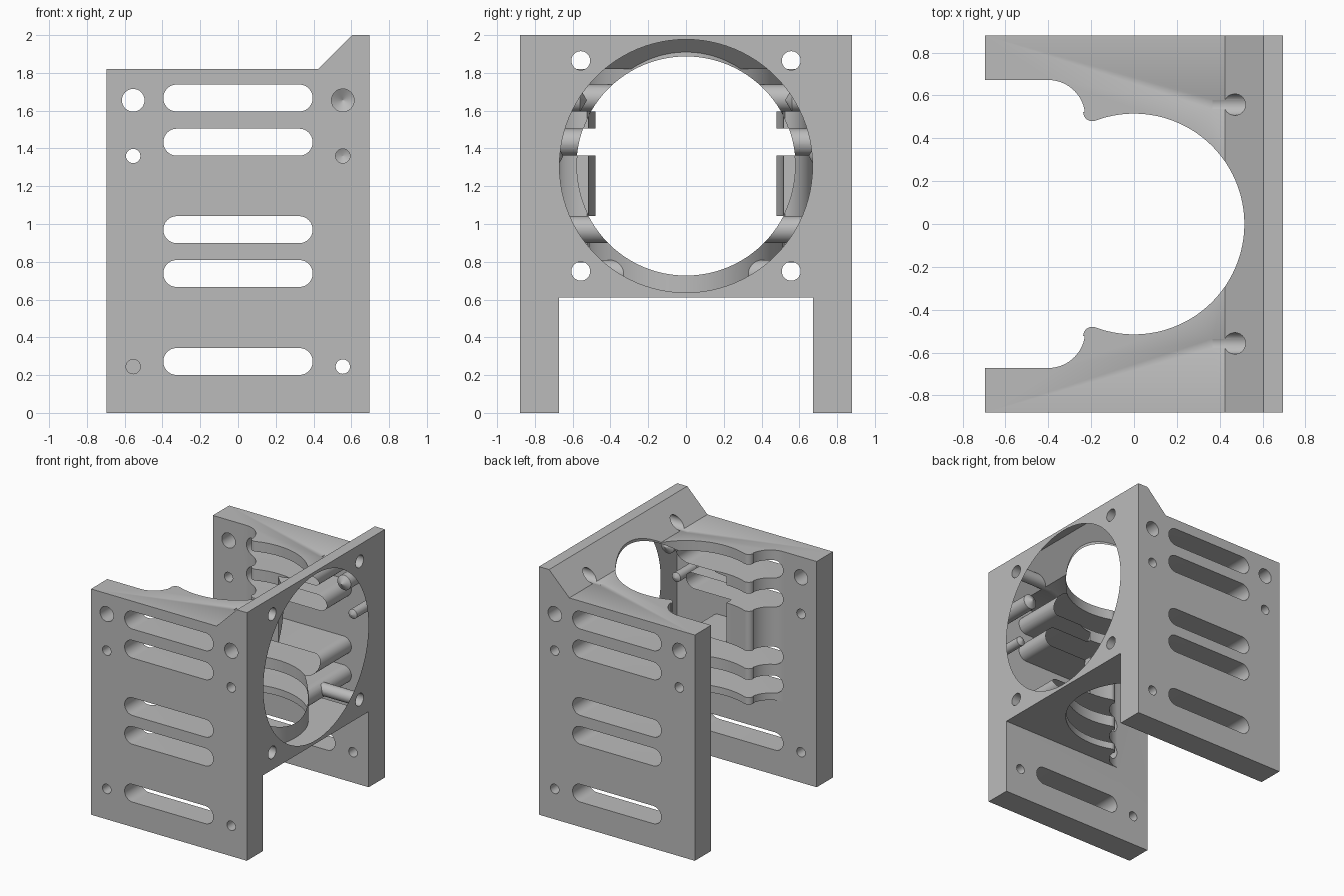
import bpy, bmesh, math
from mathutils import Matrix, Vector

if "Cube" in bpy.data.objects:
    bpy.data.objects.remove(bpy.data.objects["Cube"])

grey = bpy.data.materials.new("light_grey")
grey.use_nodes = True
colour = (0.5, 0.5, 0.5, 1)
grey.diffuse_color = colour
grey.node_tree.nodes["Principled BSDF"].inputs["Base Color"].default_value = colour

HX, HY = 0.695, 0.88          # half length and half width
INNER = 0.672                 # inside of the side walls
PORT_Z, PORT_R, MOUTH_R = 1.307, 0.58, 0.67
CONE_X = 0.63                 # where the port starts to flare
FLARE = (MOUTH_R - PORT_R) / (HX - CONE_X)
Y_TO_Z = {"z": lambda a, b, c: (a, b, c), "y": lambda a, b, c: (a, c, b)}


def add_object(name, bm):
    bmesh.ops.recalc_face_normals(bm, faces=bm.faces)
    mesh = bpy.data.meshes.new(name)
    bm.to_mesh(mesh)
    bm.free()
    obj = bpy.data.objects.new(name, mesh)
    bpy.context.collection.objects.link(obj)
    return obj


def prism(name, outline, axis, low, high):
    """Extrude a 2D outline along z or y."""
    bm = bmesh.new()
    place = Y_TO_Z[axis]
    face = bm.faces.new([bm.verts.new(place(a, b, low)) for a, b in outline])
    out = bmesh.ops.extrude_face_region(bm, geom=[face])
    moved = [v for v in out["geom"] if isinstance(v, bmesh.types.BMVert)]
    bmesh.ops.translate(bm, verts=moved, vec=Vector(place(0, 0, high - low)))
    return add_object(name, bm)


def lathe(name, profile, origin, direction, steps):
    """Solid of revolution from (distance, radius) pairs along a direction."""
    bm = bmesh.new()
    turn = Vector(direction).to_track_quat("Z", "Y").to_matrix().to_4x4()
    matrix = Matrix.Translation(origin) @ turn
    rings = []
    for dist, r in profile:
        angles = [2 * math.pi * i / steps for i in range(steps)]
        rings.append([bm.verts.new(matrix @ Vector((r * math.cos(a), r * math.sin(a), dist)))
                      for a in angles])
    for low, high in zip(rings, rings[1:]):
        for i in range(steps):
            j = (i + 1) % steps
            bm.faces.new((low[i], low[j], high[j], high[i]))
    bm.faces.new(rings[0])
    bm.faces.new(rings[-1])
    return add_object(name, bm)


def arc(cx, cy, r, start, end, steps):
    angles = [math.radians(start + (end - start) * i / steps) for i in range(steps + 1)]
    return [(cx + r * math.cos(a), cy + r * math.sin(a)) for a in angles]


# Main block with the raised, chamfered edge
body = prism("bracket_body", [(-HX, 0), (HX, 0), (HX, 2), (0.605, 2), (0.425, 1.82), (-HX, 1.82)],
             "y", -HY, HY)
cutters = []

# Gap between the legs
cutters.append(prism("leg_gap", [(-1, -1), (1, -1), (1, 0.61), (-1, 0.61)], "y", -INNER, INNER))

# Vertical bore, open at the back through two rounded lips
half = [(-1, INNER)] + arc(-0.4, 0.5, 0.172, 90, 8, 16)
half += arc(-0.195, 0.522, 0.042, 180, 290, 12)
half += arc(0, 0, 0.515, 110, 0, 50)
outline = half + [(x, -y) for x, y in reversed(half[:-1])]
cutters.append(prism("vertical_bore", outline, "z", 0.4, 2.3))

# Long rounded slots through both walls
for z in (0.272, 0.738, 0.97, 1.433, 1.667):
    r, x = 0.0715, 0.324
    shape = arc(x, z, r, -90, 90, 20) + arc(-x, z, r, 90, 270, 20)
    cutters.append(prism("wall_slot", shape, "y", -1.2, 1.2))


def wall_hole(x, z, r, side, end, tip):
    """Hole drilled from outside a wall towards the middle."""
    profile = [(0, r), (1 - end, r)]
    if tip:
        profile.append((1 - end + tip, 0.001))
    cutters.append(lathe("wall_hole", profile, (x, side, z), (0, -side, 0), 32))


# Screw holes in the walls and in the front plate
for side in (-1, 1):
    wall_hole(-0.555, 1.655, 0.06, side, 0.5, 0)
    wall_hole(-0.555, 1.36, 0.038, side, 0.5, 0)
    wall_hole(0.555, 0.245, 0.038, side, 0.5, 0)
    wall_hole(0.555, 1.655, 0.06, side, 0.56, 0.035)
    wall_hole(0.555, 1.36, 0.038, side, 0.67, 0.02)
    for z in (0.75, 1.865):
        cutters.append(lathe("plate_hole", [(0, 0.05), (0.6, 0.05)],
                             (0.367, side * 0.557, z), (1, 0, 0), 32))
wall_hole(-0.555, 0.245, 0.038, -1, 0.5, 0)

# Round port with a flared mouth
cutters.append(lathe("round_port", [(0, PORT_R), (CONE_X, PORT_R),
                                    (HX + 0.03, MOUTH_R + 0.03 * FLARE)],
                     (0, 0, PORT_Z), (1, 0, 0), 96))

bpy.context.view_layer.objects.active = body
for cutter in cutters:
    cutter.hide_render = True
    mod = body.modifiers.new("cut", "BOOLEAN")
    mod.operation = "DIFFERENCE"
    mod.solver = "EXACT"
    mod.object = cutter
    bpy.ops.object.modifier_apply(modifier=mod.name)
for cutter in cutters:
    bpy.data.objects.remove(cutter)


# The port has no lining: the shell is left open between plate and bore
def on_port(co):
    r = math.hypot(co.y, co.z - PORT_Z)
    return co.x > -0.001 and abs(r - PORT_R - max(0, co.x - CONE_X) * FLARE) < 0.003


bm = bmesh.new()
bm.from_mesh(body.data)
lining = [f for f in bm.faces if abs(f.normal.x) < 0.95 and all(on_port(v.co) for v in f.verts)]
bmesh.ops.delete(bm, geom=lining, context="FACES")
bm.to_mesh(body.data)
bm.free()

body.data.materials.clear()
body.data.materials.append(grey)
for poly in body.data.polygons:
    poly.material_index = 0
bpy.ops.object.select_all(action="DESELECT")
body.select_set(True)
bpy.ops.object.shade_smooth_by_angle(angle=math.radians(30))
